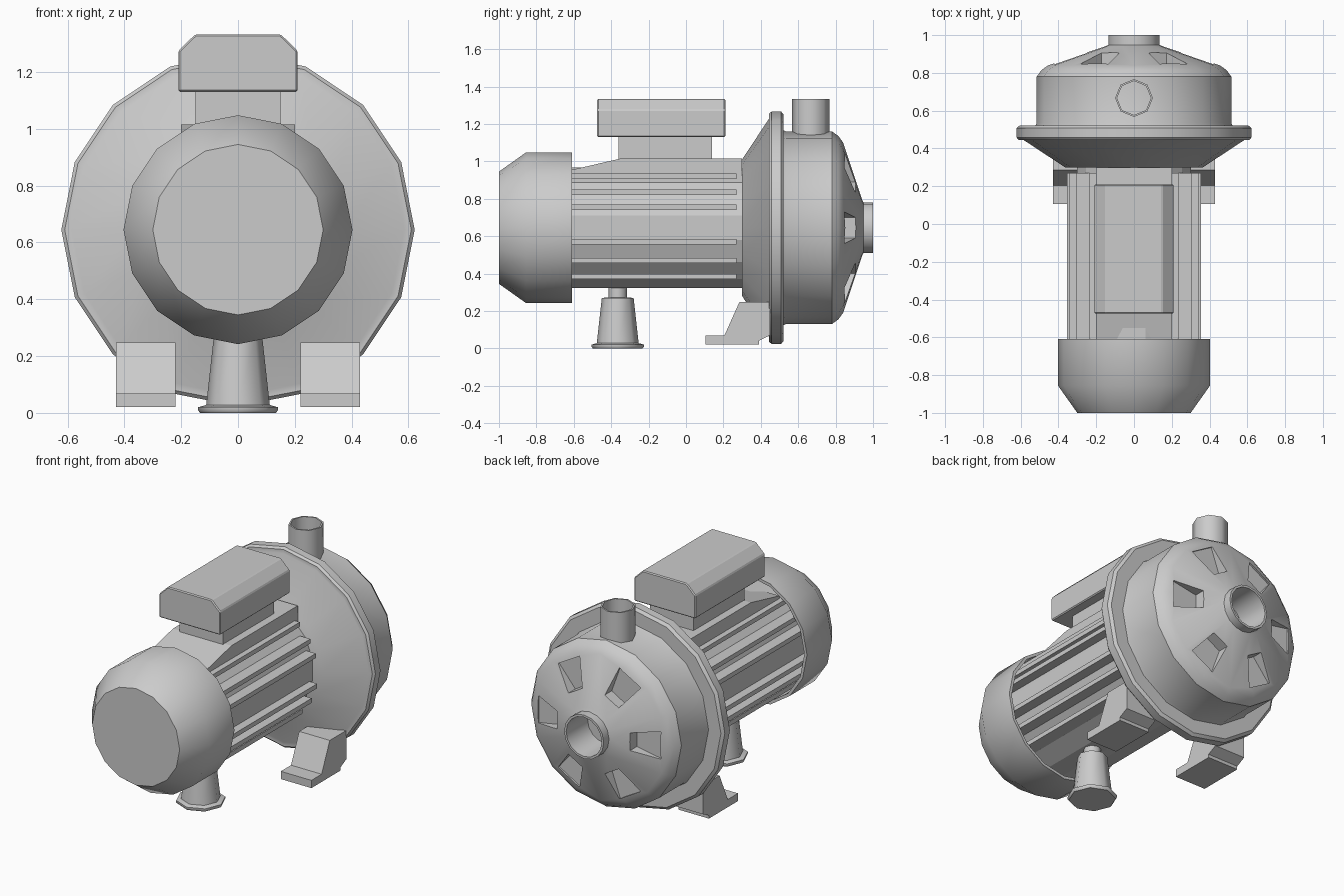
import bpy, bmesh, math
from mathutils import Vector

if "Cube" in bpy.data.objects:
    bpy.data.objects.remove(bpy.data.objects["Cube"])

AXIS_Z = 0.645  # height of the shaft


def finish(name, bm, angle=35):
    bmesh.ops.recalc_face_normals(bm, faces=bm.faces[:])
    me = bpy.data.meshes.new(name)
    bm.to_mesh(me)
    bm.free()
    ob = bpy.data.objects.new(name, me)
    bpy.context.collection.objects.link(ob)
    bpy.ops.object.select_all(action='DESELECT')
    ob.select_set(True)
    bpy.context.view_layer.objects.active = ob
    if angle:
        bpy.ops.object.shade_smooth_by_angle(angle=math.radians(angle))
    return ob


def lathe(name, profile, sides=16, place=None, phase=0.0, angle=35):
    """Turn (along, radius) points; by default around the shaft."""
    place = place or (lambda h, a, b: (a, h, AXIS_Z + b))
    bm = bmesh.new()
    rings = []
    for h, r in profile:
        ring = []
        for i in range(sides):
            t = math.tau * i / sides + phase
            ring.append(bm.verts.new(place(h, r * math.cos(t), r * math.sin(t))))
        rings.append(ring)
    for p, q in zip(rings, rings[1:]):
        for i in range(sides):
            j = (i + 1) % sides
            bm.faces.new((p[i], p[j], q[j], q[i]))
    bm.faces.new(rings[0])
    bm.faces.new(rings[-1])
    return finish(name, bm, angle)


def add_prism(bm, pts, offset):
    base = [bm.verts.new(p) for p in pts]
    top = [bm.verts.new(Vector(p) + Vector(offset)) for p in pts]
    bm.faces.new(base)
    bm.faces.new(top)
    for i in range(len(pts)):
        j = (i + 1) % len(pts)
        bm.faces.new((base[i], base[j], top[j], top[i]))


def prism(name, pts, offset, bevel=0):
    bm = bmesh.new()
    add_prism(bm, pts, offset)
    if bevel:
        bmesh.ops.bevel(bm, geom=bm.edges[:], offset=bevel, segments=1, affect='EDGES')
    return finish(name, bm, 0)


# Fan cover: hollow cup, open towards the pump
lathe("fan_cover", [(-1.0, 0.30), (-0.855, 0.403), (-0.61, 0.403), (-0.61, 0.385),
                    (-0.84, 0.385), (-0.84, 0.25)], angle=50)

# Motor core
lathe("motor_core", [(-0.86, 0.32), (0.32, 0.32)], phase=math.pi / 16, angle=0,
      place=lambda h, a, b: (a * 0.96, h, AXIS_Z + b * 1.03))

# Horizontal cooling fins on both sides
bm = bmesh.new()
for dz in (-0.26, -0.175, -0.075, 0.11, 0.19, 0.275):
    w = math.sqrt(0.362 ** 2 - dz ** 2)
    z = AXIS_Z + dz
    for s in (-1, 1):
        x0, x1 = s * (w - 0.12), s * w
        add_prism(bm, [(x0, -0.84, z - 0.014), (x1, -0.84, z - 0.014),
                       (x1, -0.84, z + 0.014), (x0, -0.84, z + 0.014)], (0, 1.11, 0))
finish("cooling_fins", bm, 0)

# Terminal box seat, neck and lid
prism("terminal_seat", [(-0.2, y, z) for y, z in
      ((-0.63, 0.84), (-0.63, 0.95), (-0.35, 1.015), (0.3, 1.015), (0.3, 0.84))], (0.4, 0, 0))
prism("terminal_neck", [(-0.15, -0.36, 0.98), (0.15, -0.36, 0.98),
                        (0.15, 0.14, 0.98), (-0.15, 0.14, 0.98)], (0, 0, 0.17))
prism("terminal_box", [(x, -0.475, z) for x, z in
      ((-0.21, 1.13), (0.21, 1.13), (0.21, 1.275), (0.15, 1.333),
       (-0.15, 1.333), (-0.21, 1.275))], (0, 0.685, 0), bevel=0.006)

# Conical bracket with flange rim
lathe("bracket_flange", [(0.30, 0.365), (0.445, 0.585), (0.445, 0.61), (0.458, 0.622),
                         (0.508, 0.622), (0.522, 0.605), (0.522, 0.45)])

# Pump housing with hollow suction port
housing = lathe("pump_housing", [(0.5, 0.53), (0.535, 0.515), (0.78, 0.515), (0.815, 0.49),
                                 (0.84, 0.455), (0.94, 0.155), (0.948, 0.136), (1.0, 0.136),
                                 (1.0, 0.122), (0.8, 0.115)])

# Six wedge pockets cut into the housing face
bm = bmesh.new()
for k in range(6):
    t = math.radians(30 + 60 * k)
    radial = Vector((math.sin(t), 0, math.cos(t)))
    side = Vector((math.cos(t), 0, -math.sin(t)))
    add_prism(bm, [Vector((0, 0.838, AXIS_Z)) + radial * r + side * w for r, w in
                   ((0.25, -0.055), (0.42, -0.085), (0.42, 0.085), (0.25, 0.055))], (0, 0.2, 0))
cutter = finish("pocket_cutter", bm, 0)
cutter.hide_render = True
mod = housing.modifiers.new("pockets", 'BOOLEAN')
mod.operation = 'DIFFERENCE'
mod.solver = 'EXACT'
mod.object = cutter
bpy.context.view_layer.objects.active = housing
bpy.ops.object.modifier_apply(modifier=mod.name)
bpy.data.objects.remove(cutter)

# Discharge port
upright = lambda y0: (lambda h, a, b: (a, y0 + b, h))
lathe("discharge_port", [(1.05, 0.1), (1.333, 0.1), (1.333, 0.09), (1.08, 0.09)],
      sides=8, place=upright(0.667), angle=50)

# Front support foot under the motor
lathe("motor_foot", [(0, 0.133), (0.008, 0.14), (0.02, 0.14), (0.028, 0.112), (0.27, 0.085),
                     (0.272, 0.05), (0.36, 0.05)],
      sides=8, place=upright(-0.365), angle=50)

# Pair of bracket feet
for name, x in (("bracket_foot_left", -0.43), ("bracket_foot_right", 0.22)):
    prism(name, [(x, y, z) for y, z in
          ((0.105, 0.02), (0.105, 0.068), (0.205, 0.068), (0.285, 0.247), (0.45, 0.247),
           (0.45, 0.07), (0.39, 0.04), (0.39, 0.02))], (0.21, 0, 0))
